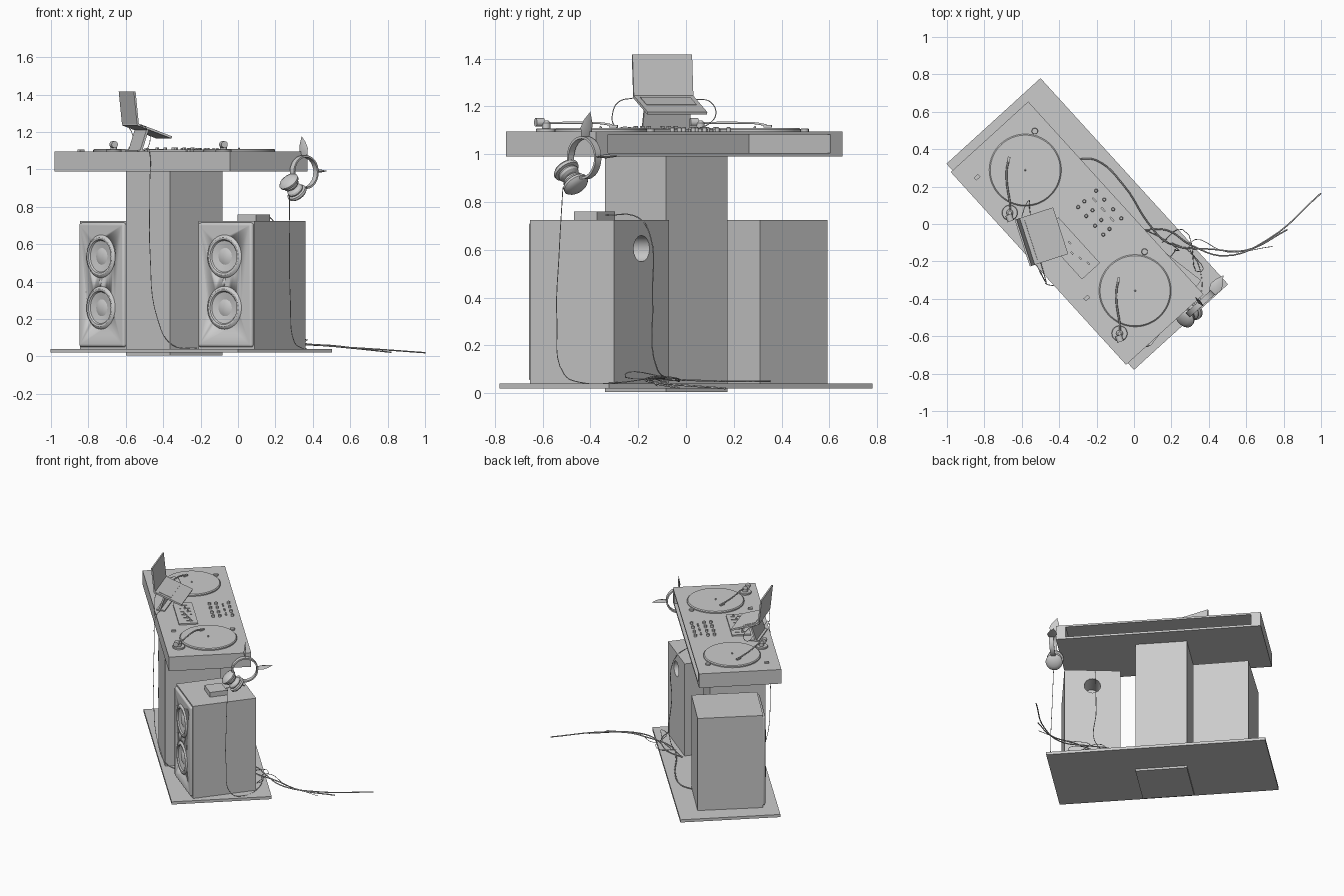
import bpy, bmesh, math
from mathutils import Matrix, Vector

if "Cube" in bpy.data.objects:
    bpy.data.objects.remove(bpy.data.objects["Cube"])

T = lambda x, y, z: Matrix.Translation((x, y, z))
R = lambda deg, ax: Matrix.Rotation(math.radians(deg), 4, ax)
# Booth frame: x along the table, +y towards the performer
F = T(-.25, 0, 0) @ R(-47.7, 'Z')


def finish(bm, name, M, smooth=False, bevel=0):
    bmesh.ops.recalc_face_normals(bm, faces=bm.faces)
    me = bpy.data.meshes.new(name)
    bm.to_mesh(me)
    bm.free()
    ob = bpy.data.objects.new(name, me)
    bpy.context.collection.objects.link(ob)
    ob.matrix_world = M
    if bevel:
        b = ob.modifiers.new("bevel", 'BEVEL')
        b.width, b.segments = bevel, 4
    if smooth:
        bpy.ops.object.select_all(action='DESELECT')
        ob.select_set(True)
        bpy.context.view_layer.objects.active = ob
        bpy.ops.object.shade_smooth_by_angle()
    return ob


def box(name, size, M, **kw):
    bm = bmesh.new()
    bmesh.ops.create_cube(bm, size=1, matrix=Matrix.Diagonal((*size, 1)))
    return finish(bm, name, M, **kw)


def lathe(name, prof, M, n=40):
    bm = bmesh.new()
    vs = [bm.verts.new((r, 0, z)) for r, z in prof]
    es = [bm.edges.new(p) for p in zip(vs, vs[1:])]
    bmesh.ops.spin(bm, geom=vs + es, cent=(0, 0, 0), axis=(0, 0, 1),
                   angle=2 * math.pi, steps=n)
    bmesh.ops.remove_doubles(bm, verts=bm.verts, dist=1e-5)
    return finish(bm, name, M, smooth=True)


def disc(name, r, h, M, n=32):
    return lathe(name, [(0, 0), (r, 0), (r, h * .8), (r - h * .2, h), (0, h)], M, n)


def cut(ob, cutter):
    m = ob.modifiers.new("cut", 'BOOLEAN')
    m.operation, m.object, m.solver = 'DIFFERENCE', cutter, 'EXACT'
    cutter.hide_render = True
    cutter.hide_set(True)


def tube(name, pts, r=.003, M=Matrix(), res=6):
    cu = bpy.data.curves.new(name, 'CURVE')
    cu.dimensions, cu.bevel_depth, cu.bevel_resolution = '3D', r, 1
    cu.resolution_u, cu.use_fill_caps = res, True
    sp = cu.splines.new('BEZIER')
    sp.bezier_points.add(len(pts) - 1)
    for p, co in zip(sp.bezier_points, pts):
        p.co = co
        p.handle_left_type = p.handle_right_type = 'AUTO'
    ob = bpy.data.objects.new(name, cu)
    bpy.context.collection.objects.link(ob)
    ob.matrix_world = M


# Base plate, pillar and hollow table
box("base_plate", (1.49, .68, .02), F @ T(0, 0, .03))
box("pillar", (.35, .378, .99), F @ T(0, -.122, .5))
table = box("table", (1.393, .56, .105), F @ T(0, -.073, 1.0425))
cut(table, box("shelf_cutter", (1.26, .52, .077), F @ T(0, -.04, 1.0435)))

# Speakers
W, D, H = .378, .445, .685
WOOFER = [(0, .004), (.03, 0), (.045, -.006), (.078, .0), (.084, .001), (.09, .009),
          (.1, .011), (.108, .008), (.115, 0), (.115, -.012)]
for i, (x, y, a) in enumerate([(-.553, .304, 48.7), (.074, -.362, 37.7)]):
    S = T(x, y, .04) @ R(-a, 'Z')
    body = box(f"speaker_body_{i}", (W, D, H), S @ T(0, 0, H / 2))
    baffle = box(f"speaker_baffle_{i}", (W - .012, .03, H - .02),
                 S @ T(0, -D / 2 - .002, H / 2), smooth=True, bevel=.014)
    for z in (.22, .495):
        P = S @ T(0, -D / 2 - .017, z) @ R(90, 'X')
        cut(baffle, disc("woofer_cutter", .112, .02, P @ T(0, 0, -.01)))
        lathe(f"woofer_{i}", WOOFER, P)
    if i == 1:
        cut(body, disc("port_cutter", .055, .2, S @ T(0, D / 2 - .15, .565) @ R(-90, 'X'), 16))
        box("junction_box", (.125, .12, .035), S @ T(.02, -.01, H + .0175))

# Turntables
for s in (-1, 1):
    C = F @ T(s * .436, -.051, 1.095)
    lathe("platter", [(0, 0), (.193, 0), (.193, .008), (.187, .014), (0, .014)], C, 64)
    disc("spindle", .005, .024, C, 12)
    disc("speed_knob", .017, .012, C @ T(-.12, .178, 0), 20)
    box("start_button", (.02, .03, .012), C @ T(-.145, -.217, .004))
    disc("tonearm_base", .042, .012, C @ T(.113, -.215, 0))
    disc("tonearm_post", .018, .045, C @ T(.113, -.215, 0), 20)
    tube("tonearm", [(.122, -.24, .036), (.113, -.215, .036), (-.036, -.103, .036),
                     (-.07, -.07, .034), (-.096, -.035, .026)], .005, C)
    box("headshell", (.014, .035, .01), C @ T(-.1, -.03, .022) @ R(35, 'Z'))
    lathe("counterweight", [(0, -.018), (.018, -.018), (.018, .018), (0, .018)],
          C @ T(.133, -.234, .038) @ R(53, 'Z') @ R(90, 'X') @ R(15, 'Y'), 20)

# Mixer
MX = F @ T(0, 0, 1.095)
box("mixer_panel", (.33, .13, .012), MX @ T(.035, -.155, .004))
for k in range(6):
    box("fader_slot", (.006, .07, .003), MX @ T(-.09 + k * .05, -.15, .011))
    box("fader_cap", (.018, .01, .014), MX @ T(-.09 + k * .05, -.165 + .014 * (k % 3), .016))
for u in (-.1, -.035, .035, .1):
    for v in (.025, .07, .155):
        disc("mixer_knob", .01, .018, MX @ T(u, v, 0), 12)
for u in (-.07, 0, .07):
    box("mixer_switch", (.03, .01, .012), MX @ T(u, .115, .004))

# Laptop on its stand
L = T(-.575, -.095, 1.24) @ R(-72, 'Z')
box("laptop_base", (.262, .205, .012), L @ R(-20, 'X') @ T(0, .1, 0))
box("laptop_keyboard", (.22, .09, .003), L @ R(-20, 'X') @ T(0, .07, .007))
box("laptop_screen", (.262, .01, .178), L @ R(6, 'X') @ T(0, 0, .089))
box("stand_plate", (.205, .012, .115), L @ T(0, .045, -.085) @ R(-18, 'X'))
box("stand_foot", (.205, .06, .008), L @ T(0, .035, -.141))

# Headphones hanging on the table end, opening towards the lower front
c, s = math.cos(math.radians(47.7)), math.sin(math.radians(47.7))
HP = F @ T(.722, .16, .985) @ Matrix(((0, 0, 1, 0), (1, 0, 0, 0), (0, 1, 0, 0), (0, 0, 0, 1)))
HP = HP @ R(-45, 'Z')
bm = bmesh.new()
prev = None
N = 28
for k in range(N + 1):
    t = math.radians(-62 + 304 * k / N)
    ring = [bm.verts.new((r * math.cos(t), r * math.sin(t), z))
            for r, z in ((.08, -.016), (.09, -.016), (.09, .016), (.08, .016))]
    if prev:
        for j in range(4):
            bm.faces.new((prev[j], prev[j - 1], ring[j - 1], ring[j]))
    else:
        bm.faces.new(ring)
    prev = ring
bm.faces.new(prev)
finish(bm, "headband", HP, smooth=True)
CUP = [(0, -.03), (.03, -.03), (.042, -.022), (.046, -.012), (.042, -.004), (.055, 0),
       (.057, .012), (.048, .022), (.03, .03), (0, .034)]
for sd in (-1, 1):
    lathe("ear_cup", CUP, HP @ T(sd * .034, -.115, 0) @ R(90 * sd, 'Y'), 28)
    bm = bmesh.new()
    out = [(-.02, 0), (-.034, .035), (-.025, .07), (0, .112), (.025, .07), (.034, .035), (.02, 0)]
    rim = [bm.verts.new((0, y, x)) for x, y in out]
    for dx in (-.011, .007):
        mid = bm.verts.new((dx, .04, 0))
        for p, q in zip(rim, rim[1:] + rim[:1]):
            bm.faces.new((p, q, mid))
    finish(bm, "band_ear", HP @ R(-43 * sd, 'Z') @ T(0, .085, 0) @ R(-15, 'X'), smooth=True)

# Cables
tube("headphone_cable", [(.275, -.515, .86), (.275, -.53, .6), (.28, -.54, .3), (.3, -.51, .08),
                         (.34, -.44, .045), (.36, -.28, .045), (.3, -.15, .06), (.2, -.1, .05)], .002)
tube("junction_cable", [(.12, -.34, .745), (.18, -.2, .735), (.215, -.15, .66), (.215, -.14, .4),
                        (.215, -.12, .1), (.12, -.06, .06), (.05, -.03, .05)], .0025)
tube("floor_cable_a", [(.05, -.03, .05), (.18, -.035, .06), (.3, -.11, .07), (.49, -.17, .055),
                       (.72, -.08, .04), (1.0, .165, .02)], .004)
tube("floor_cable_b", [(-.29, .35, .05), (-.2, .34, .05), (-.05, .2, .05), (.08, 0, .055),
                       (.18, -.1, .06), (.42, -.135, .06), (.6, -.14, .045), (.82, -.03, .022)], .004)
tube("floor_cable_c", [(.15, -.1, .05), (.26, -.03, .06), (.36, -.255, .08), (.3, -.1, .07),
                       (.5, -.15, .06), (.74, -.12, .03)], .002)
tube("front_cable", [(-.5, -.2, 1.11), (-.475, -.29, 1.1), (-.472, -.31, .9), (-.47, -.32, .55),
                     (-.43, -.33, .2), (-.35, -.34, .06), (-.22, -.33, .045)], .002)
tube("laptop_cable_left", [(-.52, -.22, 1.235), (-.49, -.28, 1.22), (-.47, -.305, 1.18),
                           (-.48, -.3, 1.12), (-.5, -.25, 1.1)], .002)
tube("laptop_cable_right", [(-.6, .04, 1.23), (-.58, .1, 1.22), (-.56, .125, 1.17),
                            (-.56, .1, 1.13), (-.55, .02, 1.1)], .002)
